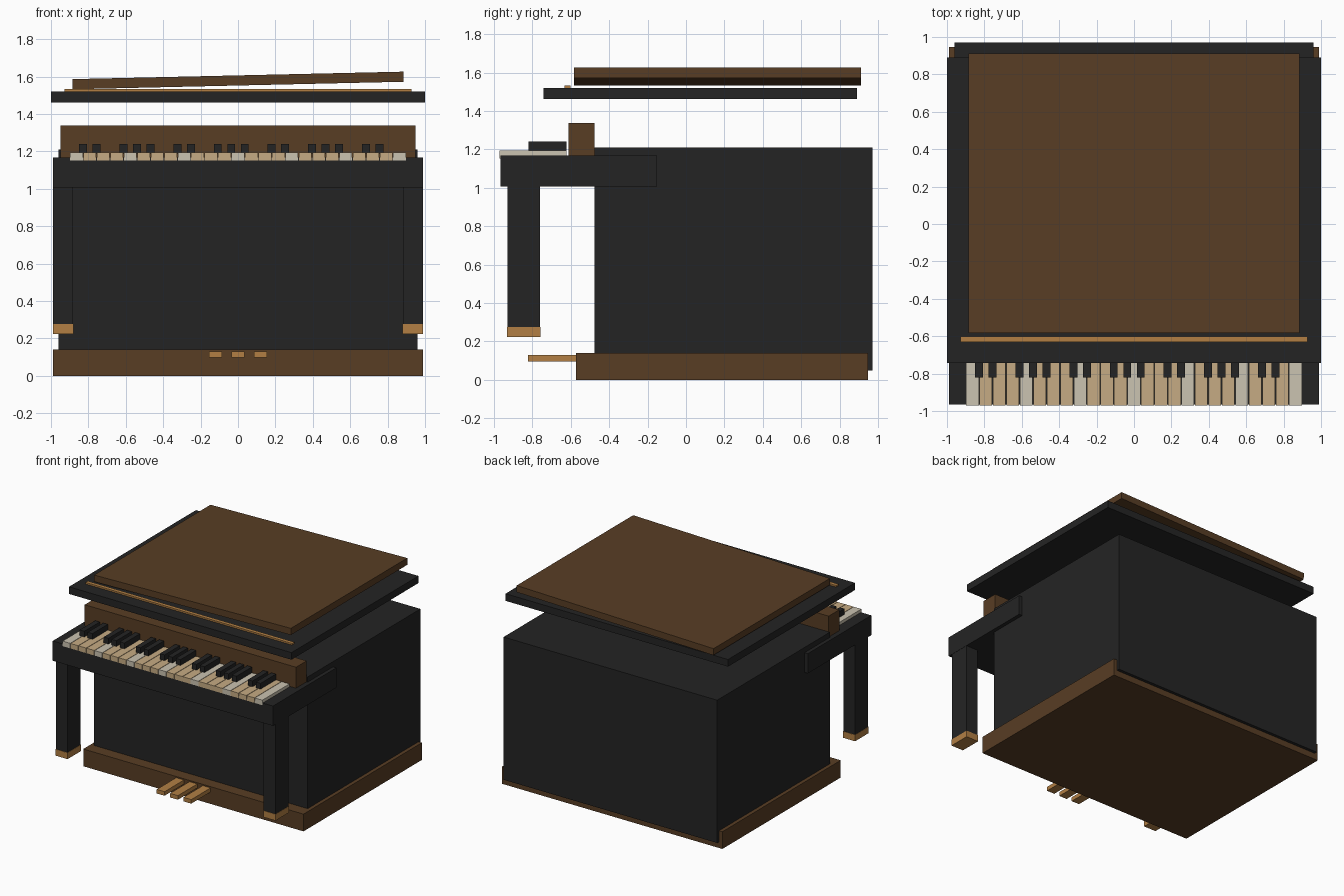
import bpy
from math import atan2

if "Cube" in bpy.data.objects:
    bpy.data.objects.remove(bpy.data.objects["Cube"], do_unlink=True)


def material(name, rgb):
    """Flat material from an 8-bit sRGB colour."""
    lin = [((c / 255 + 0.055) / 1.055) ** 2.4 for c in rgb]
    mat = bpy.data.materials.new(name)
    mat.use_nodes = True
    mat.diffuse_color = (*lin, 1)
    mat.node_tree.nodes["Principled BSDF"].inputs["Base Color"].default_value = (*lin, 1)
    return mat


black = material("black lacquer", (36, 36, 36))
brown = material("dark wood", (88, 61, 36))
gold = material("brass", (178, 127, 68))
ivory = material("pale ivory", (203, 195, 177))
tan = material("aged ivory", (198, 171, 131))


def box(name, mat, x, y, z):
    """Box spanning the given (low, high) ranges."""
    spans = (x, y, z)
    bpy.ops.mesh.primitive_cube_add(size=1, location=[(a + b) / 2 for a, b in spans])
    obj = bpy.context.object
    obj.name = name
    obj.scale = [b - a for a, b in spans]
    obj.data.materials.append(mat)
    return obj


def wide(half):
    return (-half, half)


# Cabinet
box("plinth", brown, wide(0.99), (-0.573, 0.947), (0, 0.14))
box("cabinet", black, wide(0.96), (-0.477, 0.971), (0.05, 1.21))
box("key_bed", black, wide(0.99), (-0.965, -0.15), (1.007, 1.168))
box("fallboard", brown, wide(0.95), (-0.612, -0.475), (1.16, 1.338))

# Floating lid, brass strip and tilted top board
box("lid", black, wide(1.0), (-0.742, 0.889), (1.462, 1.52))
box("lid_strip", gold, wide(0.928), (-0.632, -0.602), (1.515, 1.533))
board = box("top_board", brown, wide(0.885), (-0.584, 0.911), (1.552, 1.606))
board.rotation_euler.y = -atan2(0.04, 1.77)

# Legs with brass feet
for side, s in (("left", 1), ("right", -1)):
    span = sorted((s * 0.882, s * 0.988))
    box(f"{side}_leg", black, span, (-0.929, -0.76), (0.27, 1.01))
    foot = sorted((s * 0.88, s * 0.99))
    box(f"{side}_foot", gold, foot, (-0.932, -0.757), (0.224, 0.276))

# Pedals
for i in (-1, 0, 1):
    x = i * 0.12
    box(f"pedal_{i + 2}", gold, (x - 0.035, x + 0.035), (-0.822, -0.56), (0.097, 0.13))

# Keyboard: the black keys follow the repeating octave pattern
count, left, pitch, gap = 25, -0.9, 0.072, 0.002
for i in range(count):
    x = left + i * pitch
    box(f"white_key_{i + 1}", tan if i % 4 else ivory,
        (x + gap, x + pitch - gap), (-0.97, -0.622), (1.152, 1.193))
    if i % 7 in (1, 2, 4, 5, 6) and i < count - 1:
        box(f"black_key_{i}", black, (x - 0.021, x + 0.021), (-0.82, -0.622), (1.188, 1.24))
